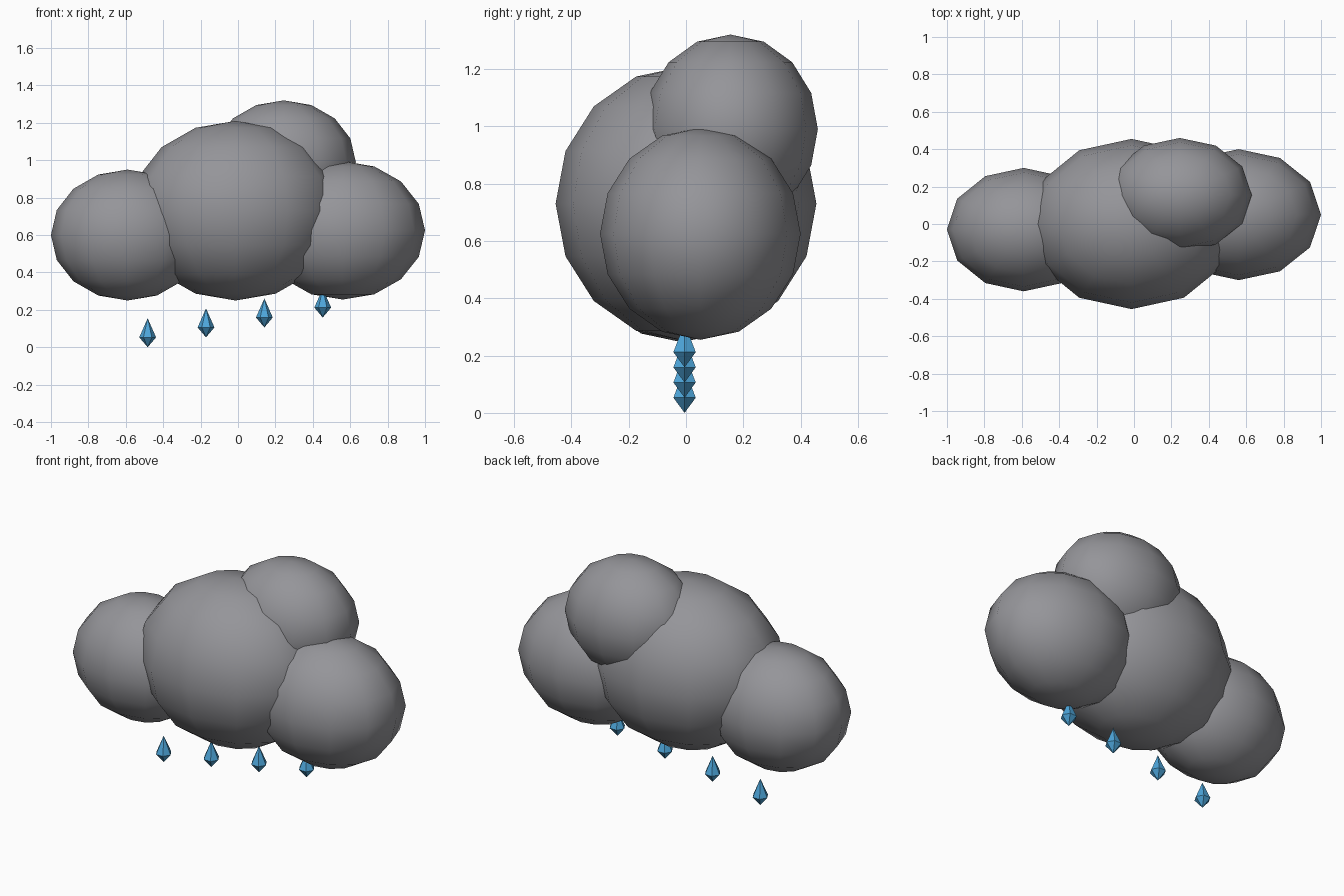
import bpy
import bmesh
from mathutils import Matrix

default = bpy.data.objects.get("Cube")
if default:
    bpy.data.objects.remove(default, do_unlink=True)


def make_material(name, rgb):
    mat = bpy.data.materials.new(name)
    mat.use_nodes = True
    colour = (*rgb, 1.0)
    mat.diffuse_color = colour
    mat.node_tree.nodes["Principled BSDF"].inputs["Base Color"].default_value = colour
    return mat


def finish(name, bm, mat, smooth):
    bmesh.ops.recalc_face_normals(bm, faces=bm.faces)
    for face in bm.faces:
        face.smooth = smooth
    mesh = bpy.data.meshes.new(name)
    bm.to_mesh(mesh)
    bm.free()
    mesh.materials.append(mat)
    obj = bpy.data.objects.new(name, mesh)
    bpy.context.collection.objects.link(obj)
    return obj


def puff(name, centre, radii, mat):
    bm = bmesh.new()
    bmesh.ops.create_uvsphere(bm, u_segments=12, v_segments=8, radius=1,
                              matrix=Matrix.Diagonal((*radii, 1)))
    finish(name, bm, mat, True).location = centre


def raindrop(name, location, mat, radius=0.045, waist=0.053, height=0.155):
    # Hexagonal waist joined to a long upper point and a short lower point
    bm = bmesh.new()
    ring = bmesh.ops.create_circle(bm, segments=6, radius=radius,
                                   matrix=Matrix.Translation((0, 0, waist))
                                   @ Matrix.Rotation(1.5707963, 4, 'Z'))["verts"]
    # Put two corners on the x axis
    ring.sort(key=lambda v: v.index)
    if max(v.co.x for v in ring) < radius * 0.95:
        bmesh.ops.rotate(bm, verts=ring, cent=(0, 0, 0),
                         matrix=Matrix.Rotation(0.5235988, 3, 'Z'))
    edges = list(bm.edges)
    for z in (0, height):
        tip = bm.verts.new((0, 0, z))
        for edge in edges:
            bm.faces.new((*edge.verts, tip))
    finish(name, bm, mat, False).location = location


cloud_grey = make_material("cloud_grey", (0.30, 0.30, 0.32))
rain_blue = make_material("rain_blue", (0.075, 0.38, 0.70))

# Cloud puffs
puff("centre_puff", (-0.013, 0, 0.73), (0.56, 0.455, 0.48), cloud_grey)
puff("right_puff", (-0.59, -0.03, 0.60), (0.41, 0.33, 0.35), cloud_grey)
puff("left_puff", (0.56, 0.05, 0.625), (0.44, 0.35, 0.37), cloud_grey)
puff("back_top_puff", (0.245, 0.155, 0.99), (0.385, 0.305, 0.33), cloud_grey)

# Slanted row of raindrops
for i in range(4):
    raindrop(f"raindrop_{i + 1}", (-0.483 + 0.312 * i, -0.005, 0.053 * i), rain_blue)
